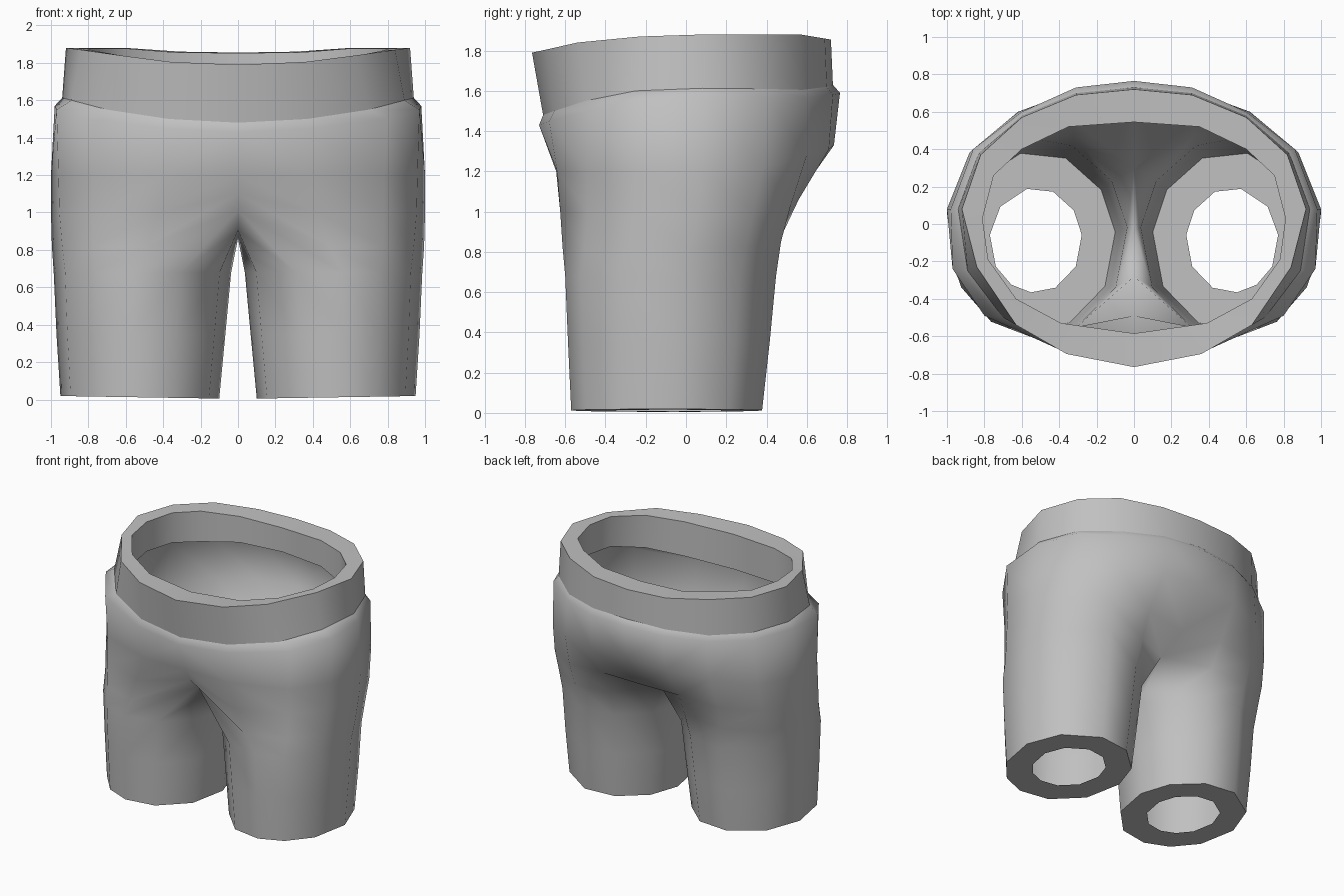
import bpy, bmesh, math

if "Cube" in bpy.data.objects:
    bpy.data.objects.remove(bpy.data.objects["Cube"])

fabric = bpy.data.materials.new("grey_fabric")
fabric.diffuse_color = (0.53, 0.53, 0.53, 1)
fabric.use_nodes = True
fabric.node_tree.nodes["Principled BSDF"].inputs["Base Color"].default_value = fabric.diffuse_color


def finish(bm, name):
    me = bpy.data.meshes.new(name)
    bm.to_mesh(me)
    bm.free()
    me.materials.append(fabric)
    ob = bpy.data.objects.new(name, me)
    bpy.context.collection.objects.link(ob)
    return ob


def smooth(ob, angle):
    bpy.ops.object.select_all(action='DESELECT')
    ob.select_set(True)
    bpy.context.view_layer.objects.active = ob
    bpy.ops.object.shade_smooth_by_angle(angle=math.radians(angle))


def bridge(bm, upper, lower, closed):
    """Join two rings, listed from the front round the +x side, facing outward."""
    n = len(upper)
    for i in range(n if closed else n - 1):
        j = (i + 1) % n
        bm.faces.new((upper[i], lower[i], lower[j], upper[j]))


def full_ring(half):
    return half + [(-x, y, z) for x, y, z in half[-2:0:-1]]


# Half rings run from the front centre round the hip to the back centre
band_low = [(0, -.71, 1.48), (.37, -.655, 1.50), (.70, -.50, 1.55), (.89, -.25, 1.60), (.94, .08, 1.613),
            (.83, .38, 1.61), (.6, .58, 1.605), (.31, .70, 1.62), (0, .73, 1.63)]
band_top = [(0, -.765, 1.79), (.36, -.695, 1.805), (.63, -.54, 1.84), (.84, -.23, 1.87), (.92, .08, 1.88),
            (.82, .37, 1.88), (.6, .57, 1.88), (.31, .69, 1.86), (0, .72, 1.855)]
band_in = [(0, -.585), (.39, -.53), (.63, -.40), (.78, -.19), (.81, .03),
           (.75, .26), (.6, .40), (.35, .52), (0, .545)]
lip = [(0, -.73, 1.43), (.38, -.68, 1.45), (.80, -.49, 1.50), (.97, -.24, 1.55), (.98, .08, 1.57),
       (.86, .40, 1.57), (.6, .60, 1.565), (.31, .73, 1.58), (0, .765, 1.59)]
hip = [(0, -.645, 1.2), (.38, -.64, 1.2), (.78, -.49, 1.2), (.96, -.24, 1.2), (1, .08, 1.2),
       (.88, .38, 1.22), (.62, .60, 1.28), (.32, .71, 1.31), (0, .735, 1.33)]
seat = [(0, -.585, 1.1), (.42, -.625, 1.0), (.78, -.49, 1.0), (.955, -.26, 1.0), (1, .06, 1.0),
        (.895, .335, 1.0), (.64, .52, 1.03), (.33, .56, 1.06), (0, .53, 1.04)]
# The fork ring adds two crotch points on the centre line
fork = [(0, -.49, 1.01), (.49, -.613, .82), (.775, -.505, .82), (.94, -.29, .82), (.995, .02, .82),
        (.885, .295, .82), (.62, .472, .85), (.32, .475, .88), (0, .30, .93),
        (0, -.03, .86), (0, -.28, .905)]
leg_angles = [245, 276, 302, 330, 6, 40, 79, 112, 145, 174, 210]


def leg_ring(cx, cy, rx, ry, z, tilt=0):
    ring = []
    for a in map(math.radians, leg_angles):
        ring.append((cx + rx * math.cos(a), cy + ry * math.sin(a), z + tilt * math.cos(a)))
    return ring


# Tapering leg rings, the last one being the inset hem opening
legs = [leg_ring(.511, -.073, .477, .53, .68), leg_ring(.519, -.082, .454, .507, .35),
        leg_ring(.525, -.093, .427, .48, .012, .007), leg_ring(.525, -.087, .247, .28, .012, .004)]

# Shorts body: one half, mirrored
bm = bmesh.new()
rows = [[bm.verts.new(p) for p in r] for r in [band_low, lip, hip, seat, fork] + legs]
for k in range(len(rows) - 1):
    if k < 4:
        bridge(bm, rows[k], rows[k + 1][:9], False)
    else:
        bridge(bm, rows[k], rows[k + 1], True)
body = finish(bm, "shorts_body")
smooth(body, 75)
mirror = body.modifiers.new("mirror", 'MIRROR')
mirror.use_clip = True
mirror.merge_threshold = .002

# Waistband: outer wall, top rim and inner wall
bm = bmesh.new()
inner_top = [(x, y, t[2] - .003) for (x, y), t in zip(band_in, band_top)]
inner_low = [(x, y, l[2] + .035) for (x, y), l in zip(band_in, band_low)]
loops = [[bm.verts.new(p) for p in full_ring(h)] for h in (inner_low, inner_top, band_top, band_low)]
for k in range(3):
    bridge(bm, loops[k], loops[k + 1], True)
band = finish(bm, "waistband")
smooth(band, 40)
